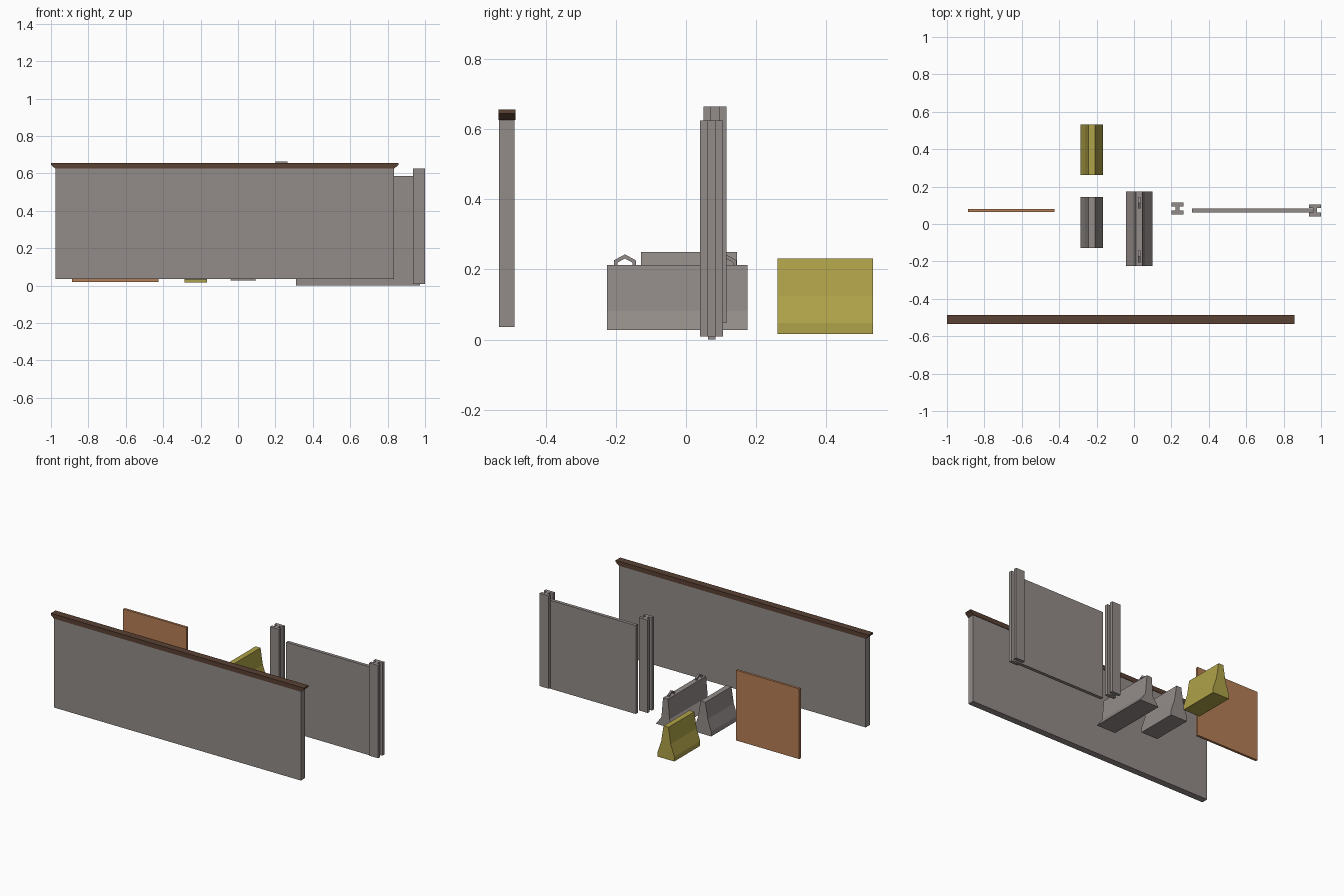
import bpy, bmesh
from mathutils import Vector

if "Cube" in bpy.data.objects:
    bpy.data.objects.remove(bpy.data.objects["Cube"])


def material(name, rgb):
    m = bpy.data.materials.new(name)
    m.diffuse_color = (*rgb, 1)
    m.use_nodes = True
    m.node_tree.nodes["Principled BSDF"].inputs["Base Color"].default_value = m.diffuse_color
    return m


CONCRETE = material("concrete grey", (0.29, 0.26, 0.25))
YELLOW = material("safety yellow", (0.43, 0.36, 0.065))
WOOD = material("plywood brown", (0.47, 0.21, 0.095))
BROWN = material("dark brown", (0.10, 0.052, 0.034))


def prism(name, outline, axis, lo, hi, mat):
    """Extrude a 2D outline along an axis: x -> (y,z), y -> (x,z), z -> (x,y)."""
    place = {"x": lambda a, b, t: (t, a, b),
             "y": lambda a, b, t: (a, t, b),
             "z": lambda a, b, t: (a, b, t)}[axis]
    bm = bmesh.new()
    face = bm.faces.new([bm.verts.new(place(a, b, lo)) for a, b in outline])
    ext = bmesh.ops.extrude_face_region(bm, geom=[face])
    moved = [g for g in ext["geom"] if isinstance(g, bmesh.types.BMVert)]
    bmesh.ops.translate(bm, verts=moved, vec=Vector(place(0, 0, hi - lo)))
    bmesh.ops.recalc_face_normals(bm, faces=bm.faces)
    me = bpy.data.meshes.new(name)
    bm.to_mesh(me)
    bm.free()
    me.materials.append(mat)
    ob = bpy.data.objects.new(name, me)
    bpy.context.collection.objects.link(ob)
    return ob


def box(name, x0, x1, y0, y1, z0, z1, mat):
    return prism(name, [(x0, y0), (x1, y0), (x1, y1), (x0, y1)], "z", z0, z1, mat)


def barrier(name, half, cx, z0, y0, y1, mat):
    """Mirror a half profile (half width, height) into a road barrier."""
    right = [(cx + w, z0 + h) for w, h in half]
    left = [(cx - w, z0 + h) for w, h in reversed(half)]
    return prism(name, right + left, "y", y0, y1, mat)


# long wall with a flared coping on top
box("long_wall", -0.977, 0.835, -0.533, -0.489, 0.036, 0.627, CONCRETE)
prism("wall_coping", [(-0.977, 0.626), (0.835, 0.626), (0.857, 0.645), (0.857, 0.656),
                      (-1.0, 0.656), (-1.0, 0.645)], "y", -0.534, -0.486, BROWN)

# plywood sheet
box("plywood_sheet", -0.888, -0.425, 0.065, 0.081, 0.02, 0.486, WOOD)


# slotted H posts and the slab between them
def post(name, cx, cy, z0, z1):
    h, s, w = 0.0325, 0.0115, 0.011
    quarter = [(h, s), (h, h)]
    outline = [(w, s)] + quarter + [(-h, h), (-h, s), (-w, s),
               (-w, -s), (-h, -s), (-h, -h), (h, -h), (h, -s), (w, -s)]
    prism(name, [(cx + x, cy + y) for x, y in outline], "z", z0, z1, CONCRETE)


post("free_post", 0.2325, 0.083, 0.048, 0.664)
post("slab_post", 0.9675, 0.073, 0.009, 0.625)
box("fence_slab", 0.31, 0.972, 0.062, 0.084, 0.0, 0.587, CONCRETE)

# short road barriers, one plain and one painted
short = [(0.061, 0), (0.061, 0.032), (0.035, 0.108), (0.018, 0.215)]
barrier("yellow_barrier", short, -0.226, 0.016, 0.261, 0.533, YELLOW)
barrier("grey_barrier", short, -0.226, 0.034, -0.128, 0.145, CONCRETE)

# long low barrier with two lifting loops
low = [(0.07, 0), (0.03, 0.055), (0.018, 0.186)]
barrier("low_barrier", low, 0.028, 0.027, -0.225, 0.175, CONCRETE)
for name, cy in (("front_loop", -0.174), ("back_loop", 0.113)):
    loop = [(-0.031, 0.205), (-0.031, 0.226), (0, 0.243), (0.031, 0.226), (0.031, 0.205),
            (0.021, 0.205), (0.021, 0.22), (0, 0.231), (-0.021, 0.22), (-0.021, 0.205)]
    prism(name, [(cy + y, z) for y, z in loop], "x", 0.022, 0.034, CONCRETE)
